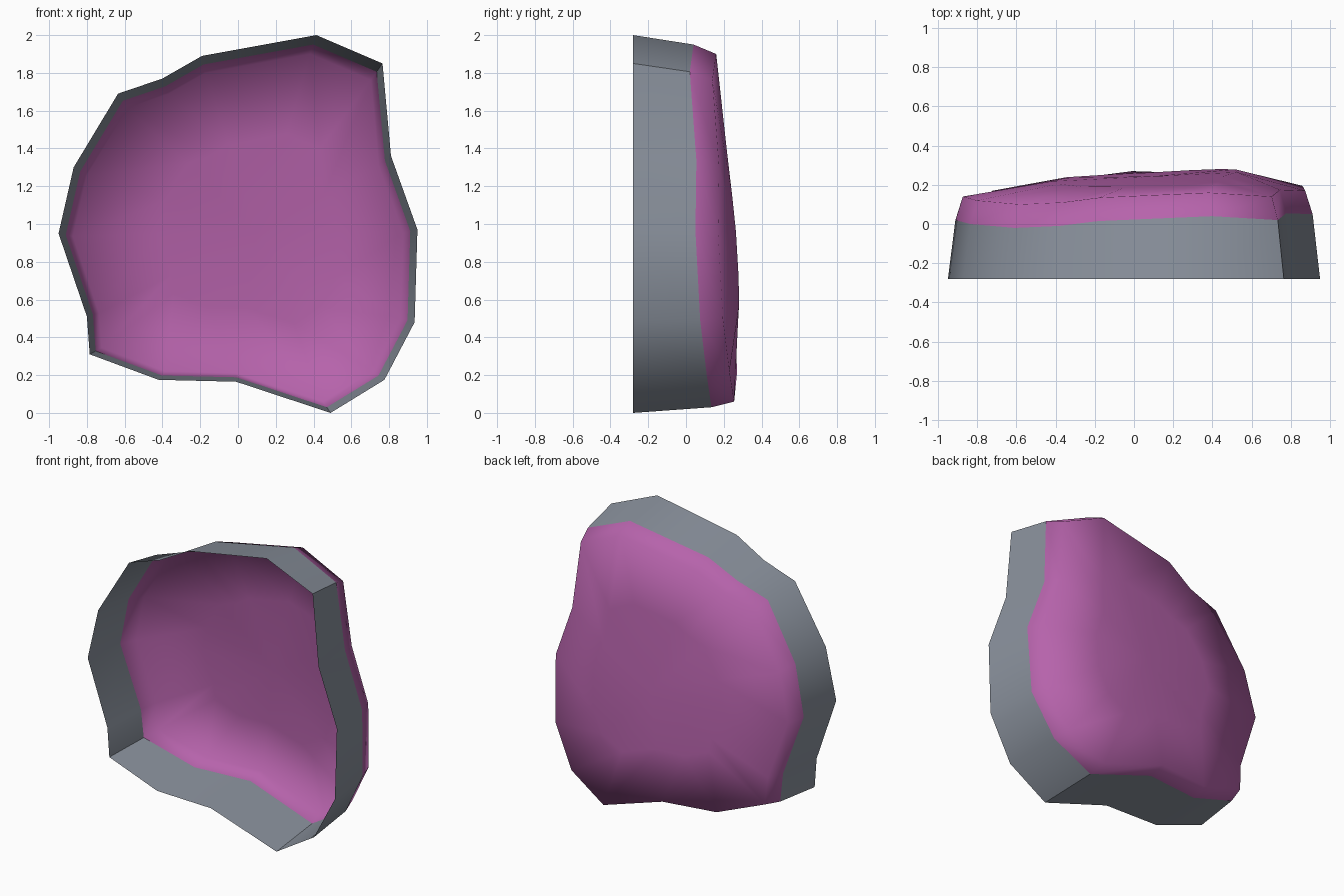
import bpy, bmesh, math

if "Cube" in bpy.data.objects:
    bpy.data.objects.remove(bpy.data.objects["Cube"])

# Outline of the open front rim: x, z, and depth y where the wall meets the back
OUTLINE = [
    (0.415, 2.0, 0.04), (0.765, 1.85, 0.02), (0.81, 1.36, 0.055), (0.95, 0.97, 0.05),
    (0.935, 0.48, 0.075), (0.775, 0.175, 0.11), (0.49, 0.0, 0.135), (-0.01, 0.165, 0.15),
    (-0.42, 0.175, 0.10), (-0.785, 0.31, 0.05), (-0.80, 0.51, 0.04), (-0.95, 0.95, 0.02),
    (-0.87, 1.30, 0.0), (-0.635, 1.69, -0.02), (-0.40, 1.77, -0.01), (-0.19, 1.89, 0.015)]
FRONT = -0.28


def material(name, rgb):
    m = bpy.data.materials.new(name)
    m.diffuse_color = (*rgb, 1)
    m.use_nodes = True
    m.node_tree.nodes["Principled BSDF"].inputs["Base Color"].default_value = m.diffuse_color
    return m


def ring(scale, depth, cx=0.0, cz=0.75):
    """Outline scaled about a centre; depth(x, z, y) gives the y of each point."""
    pts = []
    for x, z, y in OUTLINE:
        px, pz = cx + (x - cx) * scale, cz + (z - cz) * scale
        pts.append((px, depth(px, pz, y), pz))
    return pts


def bulge(x, z, y=0):
    return 0.235 + 0.05 * x - 0.08 * (z - 1) - 0.06 * (z - 1) ** 2


def build(name, rings, mat, centre=None, sharp_angle=None):
    """Skin successive rings, optionally closing the last one with a fan."""
    bm = bmesh.new()
    loops = [[bm.verts.new(p) for p in r] for r in rings]
    n = len(OUTLINE)
    for a, b in zip(loops, loops[1:]):
        for i in range(n):
            j = (i + 1) % n
            bm.faces.new((a[i], a[j], b[j], b[i]))
    if centre:
        c = bm.verts.new(centre)
        for i in range(n):
            bm.faces.new((loops[-1][i], loops[-1][(i + 1) % n], c))
    bm.normal_update()
    for f in bm.faces:
        f.smooth = True
    if sharp_angle:
        for e in bm.edges:
            if len(e.link_faces) == 2 and e.calc_face_angle() > sharp_angle:
                e.smooth = False
    me = bpy.data.meshes.new(name)
    bm.to_mesh(me)
    bm.free()
    me.materials.append(mat)
    ob = bpy.data.objects.new(name, me)
    bpy.context.collection.objects.link(ob)
    return ob


grey = material("slate grey", (0.25, 0.28, 0.33))
magenta = material("dusty magenta", (0.47, 0.125, 0.41))

# Side wall, open at the front
joint = ring(0.96, lambda x, z, y: y)
build("side_wall", [ring(1.0, lambda x, z, y: FRONT), joint], grey,
      sharp_angle=math.radians(45))

# Back shell: bevelled edge, then a gentle bulge
edge = ring(0.92, lambda x, z, y: y + 0.12)
inner = ring(0.5, bulge, 0.1, 0.95)
build("back_shell", [joint, edge, inner], magenta, centre=(0.1, bulge(0.1, 0.95), 0.95))
